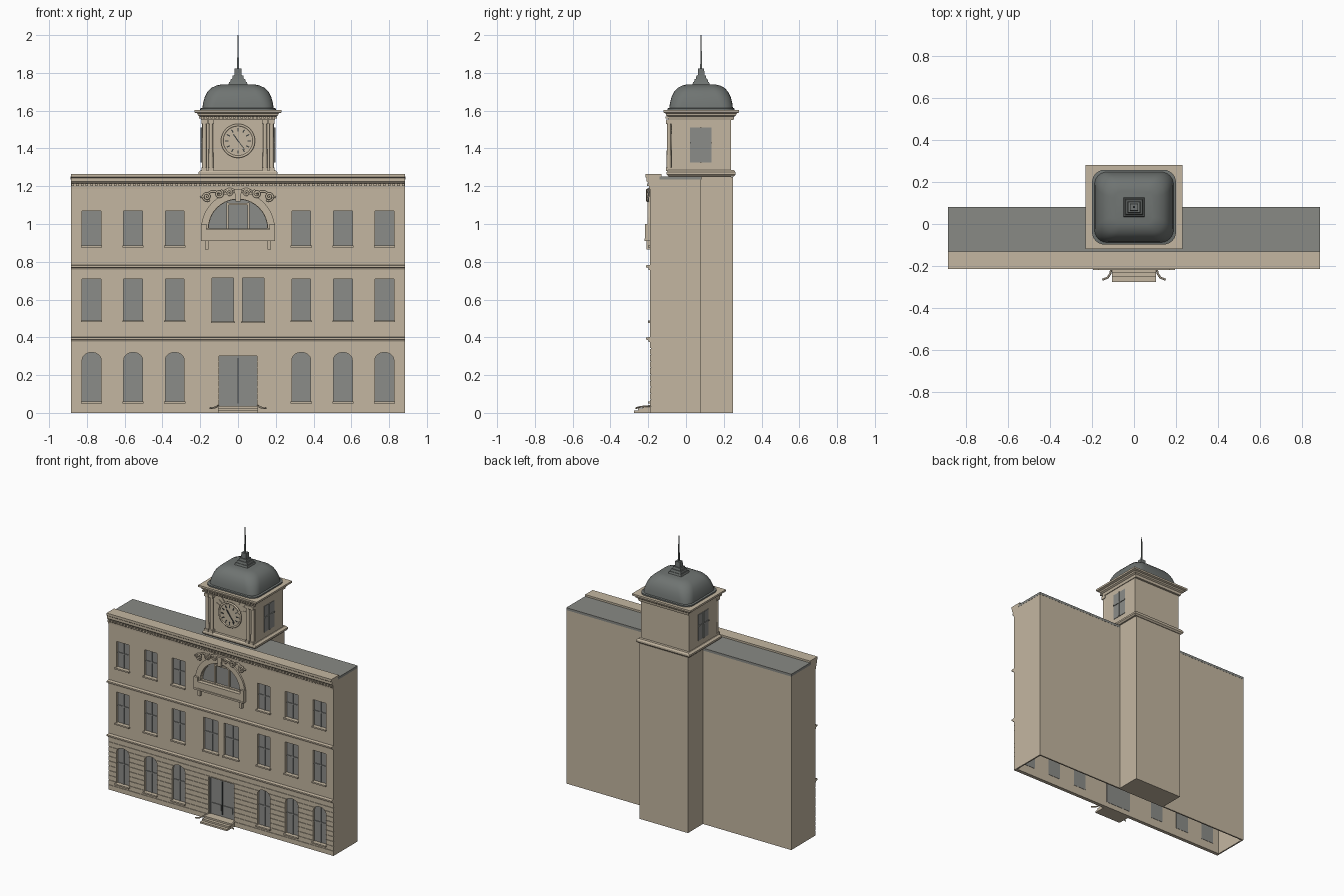
import bpy, bmesh
from math import sin, cos, pi, radians
from mathutils import Matrix, Vector

if "Cube" in bpy.data.objects:
    bpy.data.objects.remove(bpy.data.objects["Cube"])


def material(name, rgb):
    m = bpy.data.materials.new(name)
    m.use_nodes = True
    m.diffuse_color = (*rgb, 1)
    m.node_tree.nodes["Principled BSDF"].inputs["Base Color"].default_value = (*rgb, 1)
    return m


STONE = material("tan_stone", (0.55, 0.47, 0.355))
GLASS = material("grey_glass", (0.26, 0.265, 0.25))
ROOF = material("grey_roof", (0.25, 0.255, 0.235))
METAL = material("dark_dome_metal", (0.16, 0.175, 0.168))
BLACK = material("dark_clock_marks", (0.05, 0.055, 0.055))
TY = 0.08    # tower centre in y
HALF = 0.885


def finish(name, bm, mat):
    bmesh.ops.recalc_face_normals(bm, faces=bm.faces)
    me = bpy.data.meshes.new(name)
    bm.to_mesh(me)
    bm.free()
    ob = bpy.data.objects.new(name, me)
    bpy.context.collection.objects.link(ob)
    me.materials.append(mat)
    return ob


def box(bm, x0, x1, y0, y1, z0, z1):
    m = Matrix.Translation(((x0 + x1) / 2, (y0 + y1) / 2, (z0 + z1) / 2))
    bmesh.ops.create_cube(bm, size=1, matrix=m @ Matrix.Diagonal((x1 - x0, y1 - y0, z1 - z0, 1)))


def boxes(name, mat, *specs):
    bm = bmesh.new()
    for s in specs:
        box(bm, *s)
    return finish(name, bm, mat)


def sweep(bm, a, b):
    """Solid between two matching loops of points."""
    va, vb = [bm.verts.new(p) for p in a], [bm.verts.new(p) for p in b]
    bm.faces.new(va)
    bm.faces.new(vb)
    for i in range(len(va)):
        j = (i + 1) % len(va)
        bm.faces.new((va[i], va[j], vb[j], vb[i]))


def prism(bm, pts, y0, y1):
    sweep(bm, [(x, y0, z) for x, z in pts], [(x, y1, z) for x, z in pts])


def moulding(name, profile):
    bm = bmesh.new()
    sweep(bm, [(-HALF, y, z) for y, z in profile], [(HALF, y, z) for y, z in profile])
    return finish(name, bm, STONE)


def ring(hx, hy, r, z, n=6):
    """Rectangle around the tower axis, with rounded corners when r > 0."""
    pts = []
    for k, (sx, sy) in enumerate(((1, 1), (-1, 1), (-1, -1), (1, -1))):
        for i in range(n + 1 if r else 1):
            a = (k + i / n) * pi / 2
            pts.append((sx * (hx - r) + r * cos(a), TY + sy * (hy - r) + r * sin(a), z) if r
                       else (sx * hx, TY + sy * hy, z))
    return pts


def loft(name, mat, rings):
    bm = bmesh.new()
    loops = [[bm.verts.new(p) for p in ring(*r)] for r in rings]
    for a, b in zip(loops, loops[1:]):
        for i in range(len(a)):
            j = (i + 1) % len(a)
            bm.faces.new((a[i], a[j], b[j], b[i]))
    bm.faces.new(loops[0])
    bm.faces.new(loops[-1])
    return finish(name, bm, mat)


def tube(name, paths, r):
    cu = bpy.data.curves.new(name, 'CURVE')
    cu.dimensions, cu.bevel_depth, cu.bevel_resolution = '3D', r, 1
    cu.use_fill_caps = True
    for path in paths:
        s = cu.splines.new('POLY')
        s.points.add(len(path) - 1)
        for p, c in zip(s.points, path):
            p.co = (*c, 1)
    cu.materials.append(STONE)
    ob = bpy.data.objects.new(name, cu)
    bpy.context.collection.objects.link(ob)


def outline(cx, w, z0, z1, rise):
    if not rise:
        return [(cx - w/2, z0), (cx + w/2, z0), (cx + w/2, z1), (cx - w/2, z1)]
    arc = [(cx + w/2 * cos(i * pi / 16), z1 - rise + rise * sin(i * pi / 16)) for i in range(17)]
    return arc if z1 - rise - z0 < 0.001 else [(cx - w/2, z0), (cx + w/2, z0)] + arc


# Openings: centre x, width, bottom, top, rise of arch
windows = [(s * x, 0.1, *row) for s in (-1, 1) for x in (0.335, 0.555, 0.775)
           for row in ((0.06, 0.32, 0.04), (0.49, 0.71, 0), (0.885, 1.07, 0))]
windows += [(s * 0.08, 0.115, 0.485, 0.715, 0) for s in (-1, 1)]
lunette, door = (0, 0.31, 0.975, 1.13, 0.155), (0, 0.2, 0.036, 0.3, 0)

# Front wall, cut by the openings and the stone course grooves
wall = boxes("front_wall", STONE, (-HALF, HALF, -0.19, -0.165, 0, 1.25))
cut, glass = bmesh.new(), bmesh.new()
for o in windows + [lunette, door]:
    prism(cut, outline(*o), -0.25, -0.1)
    prism(glass, outline(*o), -0.173, -0.163)
grooves = [(-1, 1, -0.25, -0.186, 0.035 + 0.034 * i - 0.0015, 0.035 + 0.034 * i + 0.0015) for i in range(10)]
for cutter in (finish("opening_cutter", cut, STONE), boxes("groove_cutter", STONE, *grooves)):
    cutter.hide_render = True
    mod = wall.modifiers.new("cut", 'BOOLEAN')
    mod.operation, mod.solver, mod.object = 'DIFFERENCE', 'EXACT', cutter
    bpy.context.view_layer.objects.active = wall
    bpy.ops.object.modifier_apply(modifier=mod.name)
    bpy.data.objects.remove(cutter)
finish("window_glass", glass, GLASS)

# Glazing bars and sills
bars, sills = bmesh.new(), bmesh.new()
for cx, w, z0, z1, rise in windows:
    mid = z0 + (z1 - z0) * 0.55
    box(bars, cx - 0.004, cx + 0.004, -0.178, -0.172, z0, z1)
    box(bars, cx - w/2, cx + w/2, -0.178, -0.172, mid - 0.004, mid + 0.004)
    box(sills, cx - w/2 - 0.006, cx + w/2 + 0.006, -0.202, -0.17, z0 - 0.01, z0)
finish("glazing_bars", bars, GLASS)
finish("window_sills", sills, STONE)
boxes("lunette_mullions", STONE, *[(x - 0.006, x + 0.006, -0.182, -0.17, 0.975, 1.115) for x in (-0.055, 0.055)],
      (-0.055, 0.055, -0.182, -0.17, 1.1, 1.11))

# Rest of the hollow block
boxes("side_and_back_walls", STONE, (-HALF, -0.875, -0.165, 0.08, 0, 1.25), (0.875, HALF, -0.165, 0.08, 0, 1.25),
      (-0.875, 0.875, 0.07, 0.08, 0, 1.25))
boxes("flat_roof", ROOF, (-0.886, 0.886, -0.14, 0.081, 1.235, 1.252))

# String courses and top cornice
for name, z in (("lower_string_course", 0.375), ("upper_string_course", 0.757)):
    moulding(name, [(-0.18, z), (-0.197, z), (-0.2, z + 0.01), (-0.213, z + 0.014),
                    (-0.213, z + 0.024), (-0.18, z + 0.028)])
moulding("top_cornice", [(-0.18, 1.185), (-0.196, 1.185), (-0.198, 1.215), (-0.208, 1.225), (-0.208, 1.243),
                         (-0.214, 1.248), (-0.214, 1.265), (-0.13, 1.265), (-0.13, 1.24), (-0.18, 1.24)])
boxes("dentils", STONE, *[(x * 0.025 - 0.007, x * 0.025 + 0.007, -0.207, -0.19, 1.2, 1.215) for x in range(-35, 36)])

# Arched surround with keystone, balcony and brackets
bm = bmesh.new()
arc = [(cos(i * pi / 20), sin(i * pi / 20)) for i in range(21)]
prism(bm, [(0.195 * c, 0.975 + 0.195 * s) for c, s in arc] + [(0.157 * c, 0.975 + 0.157 * s) for c, s in arc[::-1]],
      -0.203, -0.17)
prism(bm, [(-0.012, 1.12), (0.012, 1.12), (0.02, 1.185), (-0.02, 1.185)], -0.212, -0.17)
finish("arch_surround", bm, STONE)
boxes("balcony", STONE, (-0.175, 0.175, -0.213, -0.18, 0.92, 0.962), (-0.195, 0.195, -0.22, -0.18, 0.91, 0.922),
      (-0.185, 0.185, -0.218, -0.18, 0.96, 0.97),
      *[(s * 0.182 - 0.014, s * 0.182 + 0.014, -0.218, -0.18, 0.92, 1.0) for s in (-1, 1)],
      *[(s * 0.165 - 0.01, s * 0.165 + 0.01, -0.208, -0.18, 0.865, 0.912) for s in (-1, 1)])

# Carved scrolls over the arch
scrolls = []
for s in (-1, 1):
    for cx, cz, r, turn in ((0.045, 1.165, 0.018, 0), (0.1, 1.16, 0.022, 2), (0.165, 1.145, 0.024, 4)):
        scrolls.append([(s * (cx + r * (1 - t / 26) * cos(turn + t * 0.5)), -0.202,
                         cz + r * (1 - t / 26) * sin(turn + t * 0.5)) for t in range(22)])
    scrolls.append([(s * (0.02 + 0.18 * t / 12), -0.2, 1.178 - 0.03 * (t / 12) ** 2 + 0.008 * sin(t)) for t in range(13)])
tube("carved_scrolls", scrolls, 0.006)

# Door leaves, steps and hand rails
boxes("door_frame", GLASS, (-0.1, -0.09, -0.18, -0.17, 0.036, 0.3), (0.09, 0.1, -0.18, -0.17, 0.036, 0.3),
      (-0.09, 0.09, -0.18, -0.17, 0.29, 0.3),
      *[(s * 0.046 - 0.037, s * 0.046 + 0.037, -0.178, -0.17, 0.075, 0.118) for s in (-1, 1)])
boxes("door_gap", BLACK, (-0.003, 0.003, -0.18, -0.172, 0.05, 0.29))
boxes("entrance_steps", STONE, *[(-0.105, 0.105, -0.275 + 0.022 * i, -0.17, 0.012 * i, 0.012 * (i + 1)) for i in range(3)])
tube("hand_rails", [[(s * 0.105, -0.19, 0.037), (s * 0.112, -0.235, 0.033), (s * 0.125, -0.255, 0.028),
                     (s * 0.15, -0.265, 0.025)] for s in (-1, 1)], 0.005)

# Tower
boxes("tower_shaft", STONE, (-0.19, 0.19, 0.08, 0.25, 0, 1.25))
loft("tower_room", STONE, [(0.19, 0.157, 0, 1.24), (0.19, 0.157, 0, 1.57)])
loft("tower_base_moulding", STONE, [(0.2, 0.172, 0, 1.252), (0.21, 0.182, 0, 1.262), (0.21, 0.182, 0, 1.274),
                                    (0.196, 0.175, 0, 1.285)])
loft("tower_cornice", STONE, [(0.195, 0.172, 0, 1.55), (0.2, 0.175, 0, 1.568), (0.212, 0.185, 0, 1.575),
                              (0.214, 0.187, 0, 1.585), (0.23, 0.2, 0, 1.59), (0.23, 0.2, 0, 1.603)])
boxes("tower_dentils", STONE, *[(x * 0.02 - 0.006, x * 0.02 + 0.006, -0.108, -0.09, 1.558, 1.57) for x in range(-10, 11)])
for s, side in ((-1, "right"), (1, "left")):
    x0, x1 = sorted((s * 0.185, s * 0.193))
    boxes(f"{side}_tower_window", GLASS, (x0, x1, 0.02, 0.135, 1.325, 1.51))
    x0, x1 = sorted((s * 0.19, s * 0.198))
    boxes(f"{side}_tower_window_bars", GLASS, (x0, x1, 0.073, 0.082, 1.325, 1.51), (x0, x1, 0.02, 0.135, 1.425, 1.433))

# Paired columns beside the clock
bm = bmesh.new()
for x in (-0.178, -0.143, 0.143, 0.178):
    bmesh.ops.create_cone(bm, cap_ends=True, segments=16, radius1=0.0125, radius2=0.011, depth=0.25,
                          matrix=Matrix.Translation((x, -0.09, 1.415)))
    box(bm, x - 0.015, x + 0.015, -0.105, -0.07, 1.28, 1.3)
    box(bm, x - 0.016, x + 0.016, -0.106, -0.07, 1.53, 1.552)
columns = finish("clock_columns", bm, STONE)

# Clock with raised rim, hour marks, hands and rays


def disc(name, mat, r, y, depth):
    bm = bmesh.new()
    bmesh.ops.create_cone(bm, cap_ends=True, segments=40, radius1=r, radius2=r, depth=depth,
                          matrix=Matrix.Translation((0, y, 1.44)) @ Matrix.Rotation(pi / 2, 4, 'X'))
    return finish(name, bm, mat)


def spokes(name, mat, specs, y):
    bm = bmesh.new()
    for deg, r0, r1, w in specs:
        d, n = (Vector((f(radians(deg)), g(radians(deg)))) for f, g in ((sin, cos), (cos, lambda a: -sin(a))))
        c = Vector((0, 1.44))
        prism(bm, [c + d * r0 - n * w, c + d * r0 + n * w, c + d * r1 + n * w, c + d * r1 - n * w], y, y + 0.006)
    return finish(name, bm, mat)


face = disc("clock_face", STONE, 0.08, -0.083, 0.02)
tube("clock_rim", [[(0.084 * cos(i * pi / 24), -0.09, 1.44 + 0.084 * sin(i * pi / 24)) for i in range(49)]], 0.007)
spokes("hour_marks", BLACK, [(30 * i, 0.05, 0.068, 0.003) for i in range(12)], -0.096)
spokes("clock_hands", BLACK, [(142, -0.012, 0.058, 0.002), (325, -0.01, 0.042, 0.003)], -0.098)
spokes("clock_rays", STONE, [(a, 0.095, 0.125, 0.0025) for a in (-65, -50, -35, 35, 50, 65)], -0.082)

# Dome, stepped finial and spire
dome = loft("dome", METAL, [(0.2, 0.178, 0.06, 1.603), (0.2, 0.178, 0.06, 1.612), (0.188, 0.168, 0.06, 1.615),
                            (0.185, 0.165, 0.065, 1.64), (0.176, 0.157, 0.07, 1.672), (0.162, 0.143, 0.07, 1.7),
                            (0.142, 0.125, 0.065, 1.72), (0.115, 0.1, 0.05, 1.733), (0.09, 0.078, 0.03, 1.738)])
steps = []
for h, z0, z1 in ((0.052, 1.735, 1.752), (0.042, 1.752, 1.768), (0.031, 1.768, 1.785), (0.02, 1.785, 1.822)):
    steps += [(h, h * 0.9, 0, z0), (h * 0.9, h * 0.8, 0, z1)]
loft("stepped_finial", METAL, steps)
loft("spire", METAL, [(0.005, 0.005, 0, 1.82), (0.002, 0.002, 0, 2.0)])

# Smooth shading on the round parts
for ob in (dome, columns, face):
    bpy.ops.object.select_all(action='DESELECT')
    ob.select_set(True)
    bpy.context.view_layer.objects.active = ob
    bpy.ops.object.shade_smooth_by_angle(angle=radians(35))
